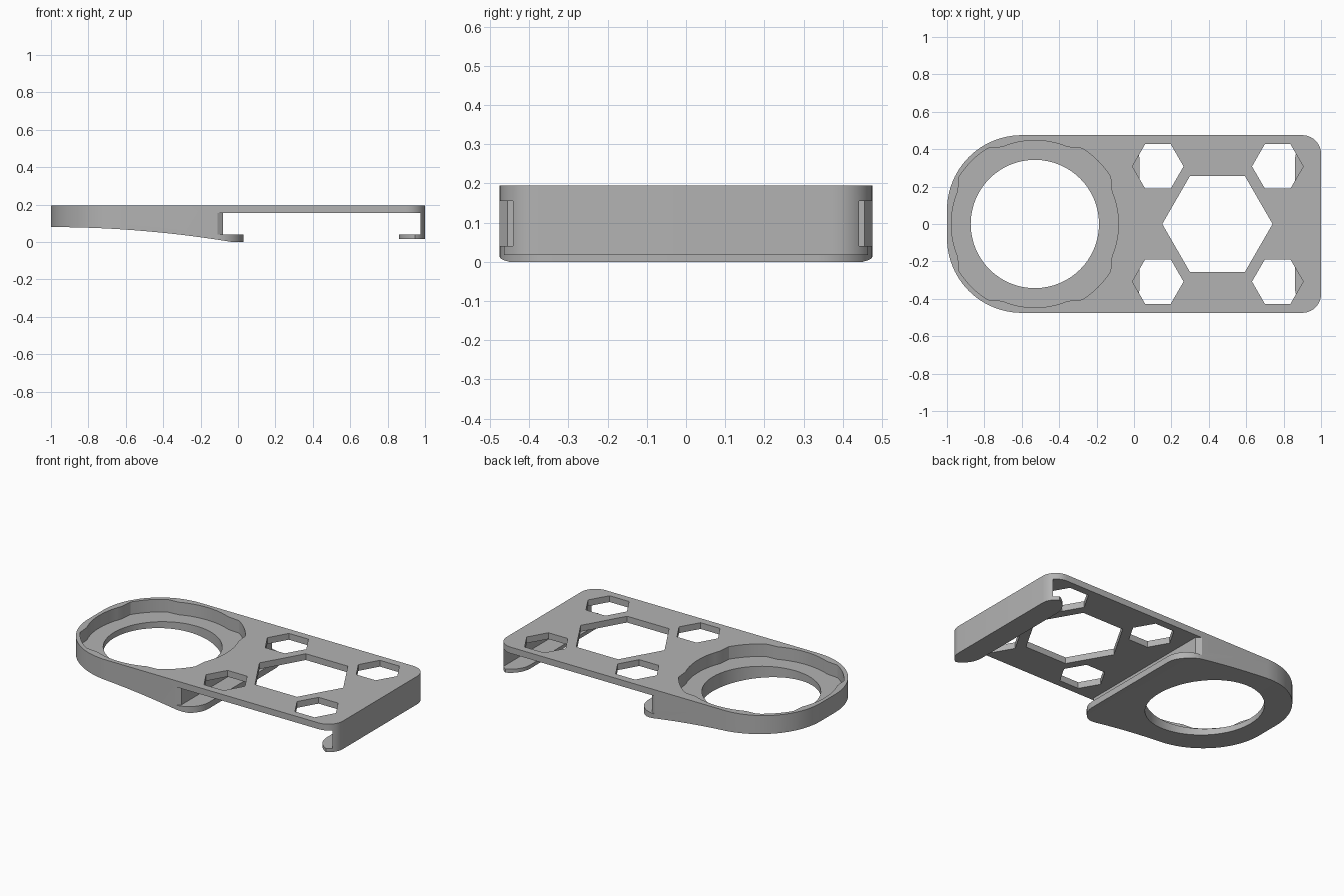
import bpy, bmesh, math

if "Cube" in bpy.data.objects:
    bpy.data.objects.remove(bpy.data.objects["Cube"], do_unlink=True)

grey = bpy.data.materials.new("plain grey")
grey.use_nodes = True
grey.diffuse_color = (0.45, 0.45, 0.45, 1)
grey.node_tree.nodes["Principled BSDF"].inputs["Base Color"].default_value = (0.45, 0.45, 0.45, 1)

CX = -0.53          # centre of the round cup
W = 0.475           # half width of the body
LIP_R = 0.14        # corner radius of the retaining lips


def arc(cx, cy, r, a0, a1, n=16):
    """Points on an arc, angles in degrees."""
    angles = [math.radians(a0 + (a1 - a0) * i / n) for i in range(n + 1)]
    return [(cx + r * math.cos(a), cy + r * math.sin(a)) for a in angles]


def prism(name, points, lo, hi, axis="z"):
    """Extrude a 2D outline along z, or an x-z outline along y."""
    place = (lambda p, h: (p[0], p[1], h)) if axis == "z" else (lambda p, h: (p[0], h, p[1]))
    bm = bmesh.new()
    face = bm.faces.new([bm.verts.new(place(p, lo)) for p in points])
    top = bmesh.ops.extrude_face_region(bm, geom=[face])["geom"]
    shift = (0, 0, hi - lo) if axis == "z" else (0, hi - lo, 0)
    bmesh.ops.translate(bm, vec=shift, verts=[v for v in top if isinstance(v, bmesh.types.BMVert)])
    bmesh.ops.recalc_face_normals(bm, faces=bm.faces)
    mesh = bpy.data.meshes.new(name)
    bm.to_mesh(mesh)
    bm.free()
    mesh.materials.append(grey)
    obj = bpy.data.objects.new(name, mesh)
    bpy.context.collection.objects.link(obj)
    return obj


def hexagon(cx, cy, r):
    return arc(cx, cy, r, 0, 300, 5)


def mirror_y(points):
    """Close an outline given by its +y half."""
    return points + [(x, -y) for x, y in reversed(points)]


# Body: large round corners on one end, small ones on the other
body = prism("holder_body", mirror_y(arc(0.9, W - 0.1, 0.1, 0, 90, 10)
                                     + arc(-0.6, W - 0.4, 0.4, 90, 180, 24)), 0, 0.195)
cutters = []

# Curved underside of the cup
curve = [(-1 + 0.97 * i / 24, 0.08 - 0.08 * (i / 24) ** 2) for i in range(25)]
cutters.append(prism("underside_cutter",
                     [(-1.1, -0.1), (-1.1, 0.08)] + curve + [(-0.03, -0.1)], -1, 1, "y"))

# Slot across the body, with bevelled corners beside the cup
cutters.append(prism("slot_cutter", mirror_y([(0.975, 0.6), (-0.11, 0.6), (-0.11, W),
                                              (-0.08, 0.455)]), 0.04, 0.155))

# Open gap between the two rounded lips
gap = (arc(1.0, W - LIP_R, LIP_R, 180, 90) + [(1.0, 0.6), (-0.11, 0.6)]
       + arc(0.03 - LIP_R, W - LIP_R, LIP_R, 90, 0))
cutters.append(prism("lip_gap_cutter", mirror_y(gap), -0.1, 0.06))

# Shorter end wall
cutters.append(prism("end_wall_cutter", [(0.5, -1), (1.2, -1), (1.2, 1), (0.5, 1)], -0.1, 0.017))

# Cup recess with four wider diagonal lobes, and the through hole
recess = []
for q in range(4):
    recess += arc(CX, 0, 0.447, q * 90 - 23, q * 90 + 23, 10)
    recess += arc(CX, 0, 0.477, q * 90 + 32, q * 90 + 58, 6)
cutters.append(prism("recess_cutter", recess, 0.115, 0.4))
cutters.append(prism("hole_cutter", arc(CX, 0, 0.343, 0, 354.375, 63), -0.1, 0.4))

# Hexagonal windows in the top plate
cutters.append(prism("large_window_cutter", hexagon(0.446, 0, 0.295), 0.1, 0.4))
for x in (0.128, 0.768):
    for y in (-0.308, 0.308):
        cutters.append(prism("small_window_cutter", hexagon(x, y, 0.137), 0.1, 0.4))

# Cut everything out of the body
bpy.context.view_layer.objects.active = body
for cutter in cutters:
    mod = body.modifiers.new(cutter.name, "BOOLEAN")
    mod.operation = "DIFFERENCE"
    mod.solver = "EXACT"
    mod.object = cutter
    bpy.ops.object.modifier_apply(modifier=mod.name)
    bpy.data.objects.remove(cutter, do_unlink=True)

# Smooth curved walls, keep edges crisp
bpy.ops.object.select_all(action="DESELECT")
body.select_set(True)
bpy.ops.object.shade_smooth_by_angle(angle=math.radians(25))
